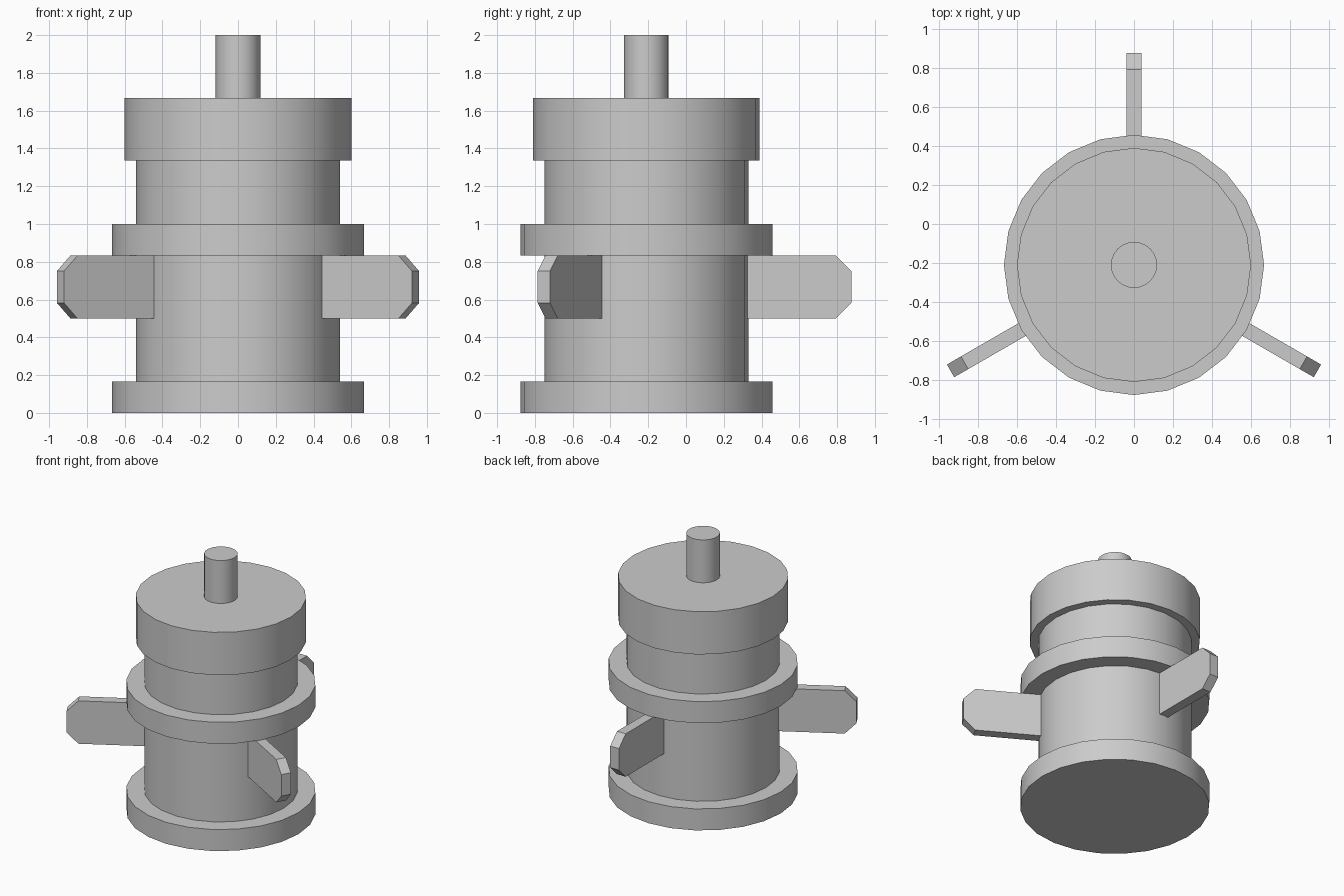
import bpy
import bmesh
from math import radians
from mathutils import Matrix

if "Cube" in bpy.data.objects:
    bpy.data.objects.remove(bpy.data.objects["Cube"])

AXIS_Y = -0.21  # the drum stands off-centre because of the rear fin


def finish(name, bm, smooth=False):
    bmesh.ops.recalc_face_normals(bm, faces=bm.faces)
    mesh = bpy.data.meshes.new(name)
    bm.to_mesh(mesh)
    bm.free()
    obj = bpy.data.objects.new(name, mesh)
    bpy.context.collection.objects.link(obj)
    if smooth:
        bpy.ops.object.select_all(action='DESELECT')
        obj.select_set(True)
        bpy.context.view_layer.objects.active = obj
        bpy.ops.object.shade_smooth_by_angle(angle=radians(30))
    return obj


def drum(name, radius, z0, z1):
    bm = bmesh.new()
    bmesh.ops.create_cone(bm, cap_ends=True, segments=24, radius1=radius, radius2=radius,
                          depth=z1 - z0,
                          matrix=Matrix.Translation((0, AXIS_Y, (z0 + z1) / 2)))
    return finish(name, bm, smooth=True)


def fin(name, angle):
    # chamfered plate profile (distance from axis, height), extruded across its thickness
    profile = [(0.5, 0.5), (1.003, 0.5), (1.086, 0.583),
               (1.086, 0.75), (1.003, 0.833), (0.5, 0.833)]
    half = 0.0375
    bm = bmesh.new()
    face = bm.faces.new([bm.verts.new((r, -half, z)) for r, z in profile])
    ext = bmesh.ops.extrude_face_region(bm, geom=[face])
    moved = [v for v in ext['geom'] if isinstance(v, bmesh.types.BMVert)]
    bmesh.ops.translate(bm, verts=moved, vec=(0, 2 * half, 0))
    bm.transform(Matrix.Translation((0, AXIS_Y, 0)) @ Matrix.Rotation(radians(angle), 4, 'Z'))
    return finish(name, bm)


# stacked round parts
drum("base_flange", 0.667, 0.0, 0.167)
drum("barrel", 0.54, 0.1, 1.4)
drum("middle_flange", 0.667, 0.833, 1.0)
drum("top_cap", 0.6, 1.335, 1.667)
drum("shaft", 0.118, 1.6, 2.0)

# three radial fins
for label, a in (("rear", 90), ("left", 210), ("right", 330)):
    fin(label + "_fin", a)
